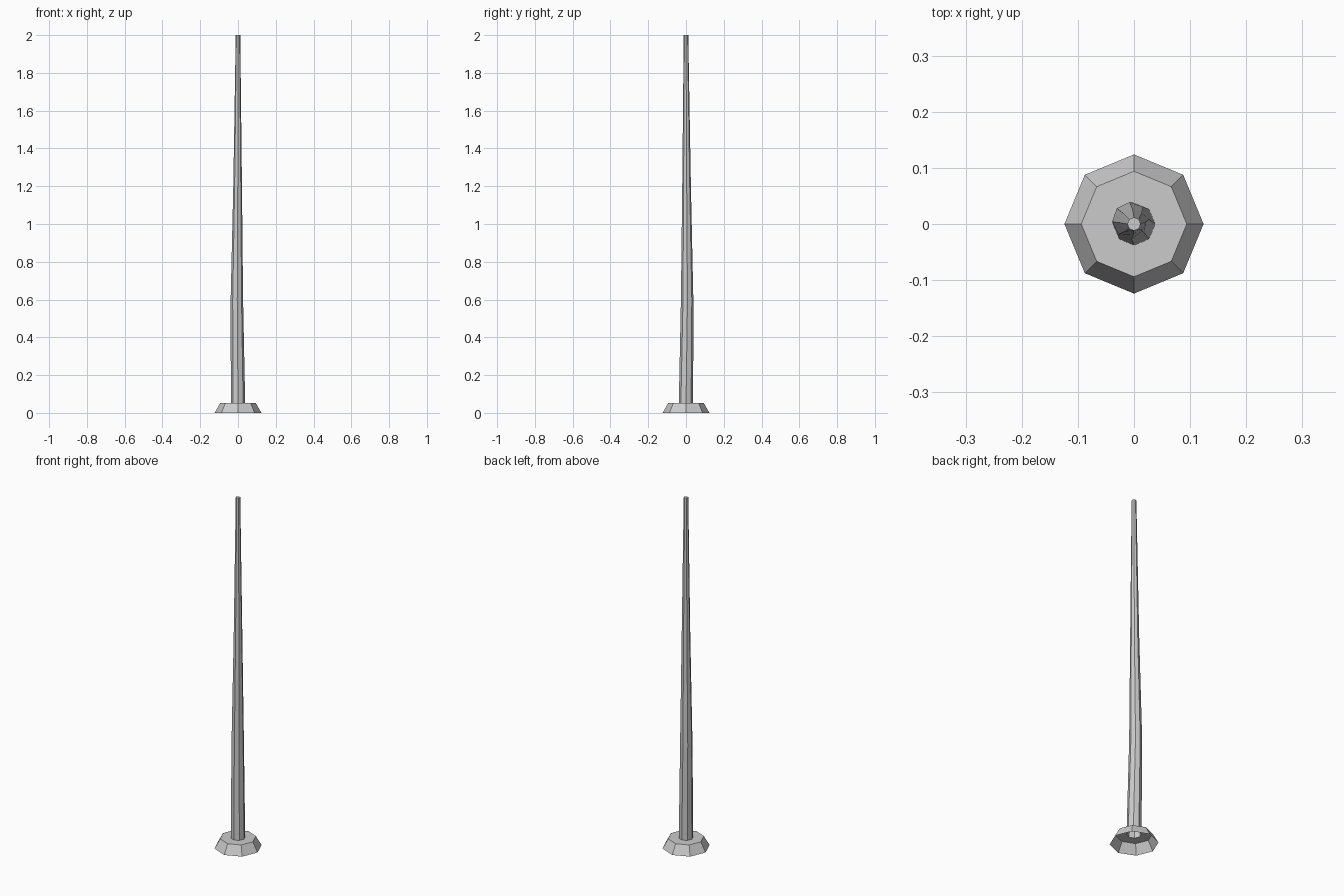
import bpy, bmesh
from math import cos, sin, pi

if "Cube" in bpy.data.objects:
    bpy.data.objects.remove(bpy.data.objects["Cube"])

SIDES = 8


def loft(name, rings, cap_top=False):
    """Skin octagonal rings given as (x, y, z, radius, twist)."""
    bm = bmesh.new()
    loops = []
    for x, y, z, r, twist in rings:
        loops.append([bm.verts.new((x + r * cos(2 * pi * i / SIDES + twist),
                                    y + r * sin(2 * pi * i / SIDES + twist), z))
                      for i in range(SIDES)])
    for a, b in zip(loops, loops[1:]):
        for i in range(SIDES):
            j = (i + 1) % SIDES
            bm.faces.new((a[i], a[j], b[j], b[i]))
    if cap_top:
        bm.faces.new(loops[-1])
    mesh = bpy.data.meshes.new(name)
    bm.to_mesh(mesh)
    bm.free()
    obj = bpy.data.objects.new(name, mesh)
    bpy.context.collection.objects.link(obj)
    return obj


# Hollow flared foot, open underneath, with a hole where the pole meets it
loft("foot", [(0, 0, 0, 0.124, 0),
              (0, 0, 0.053, 0.094, 0),
              (0, 0, 0.053, 0.038, 0)])

# Slightly crooked tapering pole, hollow at the bottom and closed at the tip
loft("pole", [(0, 0, 0.053, 0.038, 0),
              (-0.006, 0.006, 0.6, 0.033, 0.06),
              (-0.002, 0.003, 1.2, 0.023, 0.03),
              (0, 0, 2.0, 0.012, 0)], cap_top=True)
